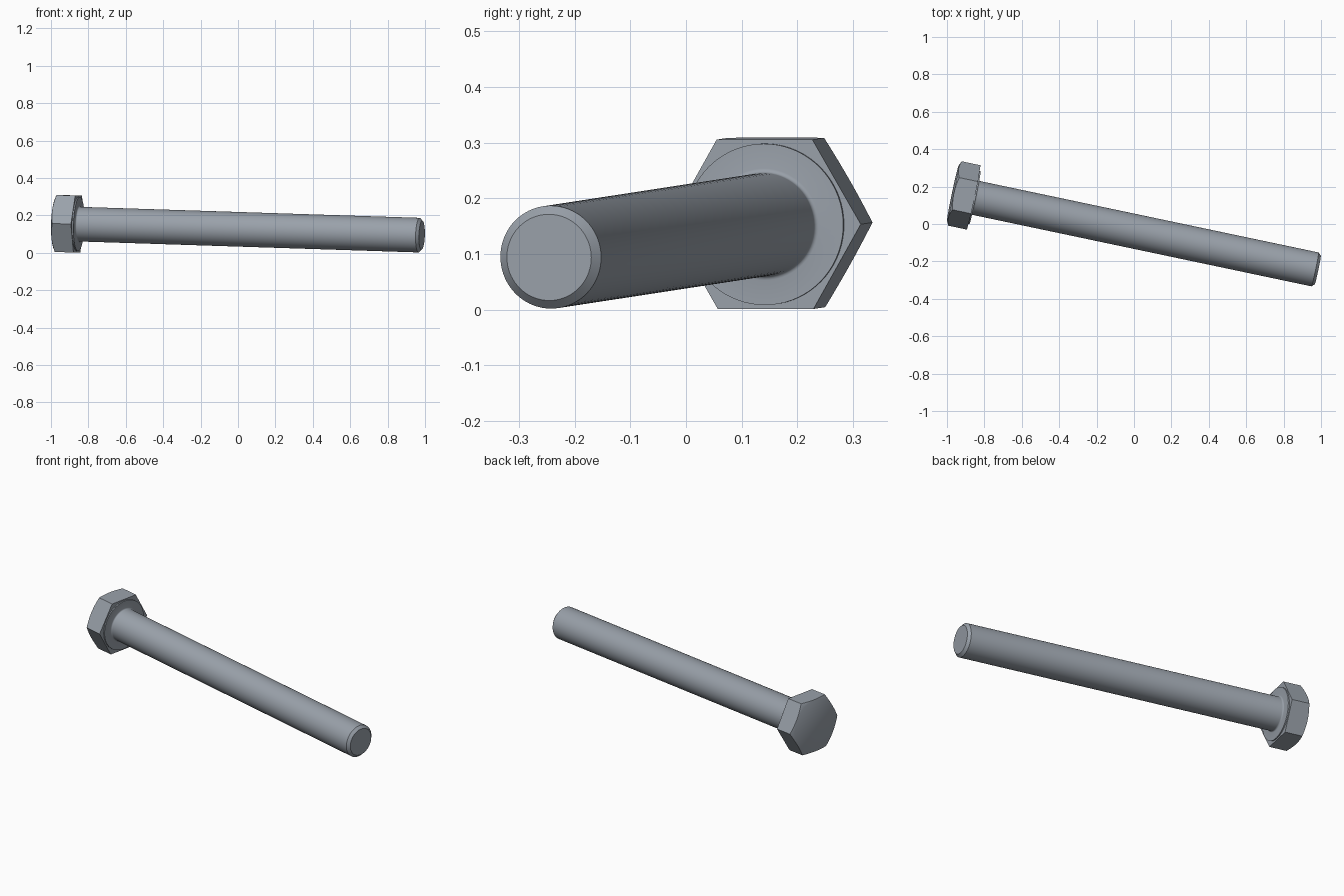
import bpy, bmesh
from math import pi, sin, cos, radians
from mathutils import Vector, Matrix

cube = bpy.data.objects.get("Cube")
if cube:
    bpy.data.objects.remove(cube)

steel = bpy.data.materials.new("blue grey steel")
steel.use_nodes = True
colour = (0.32, 0.355, 0.4, 1)
steel.diffuse_color = colour
steel.node_tree.nodes["Principled BSDF"].inputs["Base Color"].default_value = colour

# Bolt axis, from the centre under the head to the centre of the tip
seat = Vector((-0.857, 0.142, 0.1535))
tip = Vector((0.983, -0.246, 0.094))
length = (tip - seat).length
axis = (tip - seat).normalized()
side = Vector((0, 0, 1)).cross(axis).normalized()
frame = Matrix.Translation(seat) @ Matrix((side, axis.cross(side), axis)).transposed().to_4x4()

SEGMENTS = 72


def loft(name, rings, caps):
    """Skin rings around the bolt axis; each ring maps an angle to (radius, height)."""
    bm = bmesh.new()
    loops = []
    for ring in rings:
        loop = []
        for i in range(SEGMENTS):
            a = 2 * pi * i / SEGMENTS
            r, h = ring(a)
            loop.append(bm.verts.new((r * cos(a), r * sin(a), h)))
        loops.append(loop)
    for low, high in zip(loops, loops[1:]):
        for i in range(SEGMENTS):
            j = (i + 1) % SEGMENTS
            bm.faces.new((low[i], low[j], high[j], high[i]))
    for end in caps:
        bm.faces.new(loops[end])
    bmesh.ops.recalc_face_normals(bm, faces=bm.faces)
    mesh = bpy.data.meshes.new(name)
    bm.to_mesh(mesh)
    bm.free()
    mesh.materials.append(steel)
    obj = bpy.data.objects.new(name, mesh)
    bpy.context.collection.objects.link(obj)
    obj.matrix_world = frame
    bpy.ops.object.select_all(action='DESELECT')
    obj.select_set(True)
    bpy.context.view_layer.objects.active = obj
    bpy.ops.object.shade_smooth_by_angle(angle=radians(28))
    return obj


def circle(r, h):
    return lambda a: (r, h)


# Hexagonal head with a conical chamfer that curves the top edge of each flat
HALF_FLATS, TOP_RADIUS, THICK = 0.1522, 0.15, 0.114


def hexagon(a):
    return HALF_FLATS / cos(a % (pi / 3) - pi / 6)


def chamfer_edge(a):
    r = hexagon(a)
    return r, -THICK + (r - TOP_RADIUS) * 0.46


loft("hex_head", [circle(TOP_RADIUS, -THICK), chamfer_edge,
                  lambda a: (hexagon(a), 0)], caps=(0, -1))

# Washer face, small fillet, plain shank and chamfered tip
WASHER, R, FILLET, CHAMFER = 0.007, 0.0925, 0.008, 0.015
rings = [circle(0.145, 0), circle(0.145, WASHER)]
for step in range(5):
    t = step * pi / 8
    rings.append(circle(R + FILLET * (1 - sin(t)), WASHER + FILLET * (1 - cos(t))))
rings += [circle(R, length - CHAMFER), circle(R - CHAMFER, length)]
loft("shank", rings, caps=(0, -1))
